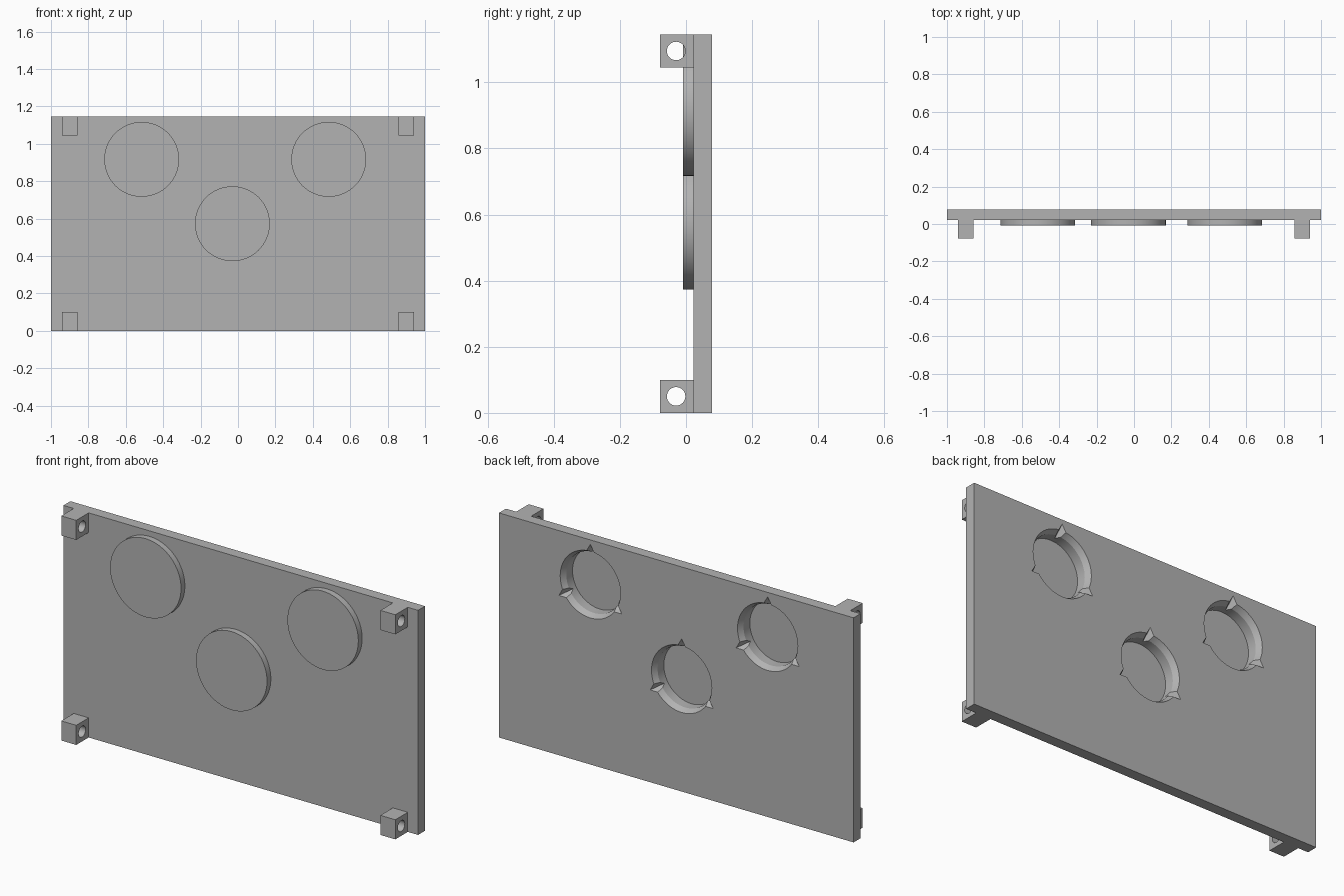
import bpy, bmesh, math
from mathutils import Matrix, Vector

if "Cube" in bpy.data.objects:
    bpy.data.objects.remove(bpy.data.objects["Cube"])

grey = bpy.data.materials.new("mid grey")
grey.use_nodes = True
colour = (0.45, 0.45, 0.45, 1)
grey.diffuse_color = colour
grey.node_tree.nodes["Principled BSDF"].inputs["Base Color"].default_value = colour

FRONT, BACK, HEIGHT = 0.022, 0.078, 1.145


def finish(name, bm):
    bmesh.ops.recalc_face_normals(bm, faces=bm.faces)
    mesh = bpy.data.meshes.new(name)
    bm.to_mesh(mesh)
    bm.free()
    mesh.materials.append(grey)
    obj = bpy.data.objects.new(name, mesh)
    bpy.context.collection.objects.link(obj)
    return obj


def box(name, low, high):
    low, high = Vector(low), Vector(high)
    bm = bmesh.new()
    bmesh.ops.create_cube(bm, size=1)
    for v in bm.verts:
        v.co = (low + high) / 2 + v.co * (high - low)
    return finish(name, bm)


def turned(name, centre, rings, sides=64, along_x=False):
    """Closed solid of (distance along axis, radius) rings, first corner pointing up."""
    bm = bmesh.new()
    loops = []
    for d, r in rings:
        angles = [math.tau * (i / sides + 0.25) for i in range(sides)]
        loops.append([bm.verts.new((r * math.cos(a), d, r * math.sin(a))) for a in angles])
    for a, b in zip(loops, loops[1:]):
        for i in range(sides):
            j = (i + 1) % sides
            bm.faces.new((a[i], a[j], b[j], b[i]))
    bm.faces.new(loops[0])
    bm.faces.new(loops[-1])
    if along_x:
        bm.transform(Matrix.Rotation(-math.pi / 2, 4, "Z"))
    bm.transform(Matrix.Translation(centre))
    return finish(name, bm)


def combine(target, tool, operation):
    mod = target.modifiers.new("combine", "BOOLEAN")
    mod.operation, mod.solver, mod.object = operation, "EXACT", tool
    bpy.context.view_layer.objects.active = target
    bpy.ops.object.modifier_apply(modifier=mod.name)
    bpy.data.objects.remove(tool)


def smooth(obj):
    bpy.ops.object.select_all(action="DESELECT")
    obj.select_set(True)
    bpy.context.view_layer.objects.active = obj
    bpy.ops.object.shade_smooth_by_angle(angle=math.radians(25))


# Flat panel with round bosses on the front and notched pockets behind them
panel = box("panel", (-1, FRONT, 0), (1, BACK, HEIGHT))
for x, z in ((-0.515, 0.917), (0.485, 0.917), (-0.03, 0.573)):
    centre = (x, 0, z)
    boss = turned("boss", centre, [(-0.009, 0.2), (0.04, 0.2)])
    combine(panel, boss, "UNION")
    pocket = turned("pocket", centre,
                    [(0.0, 0.155), (0.05, 0.155), (BACK, 0.17), (0.1, 0.17)])
    combine(panel, pocket, "DIFFERENCE")
    notches = turned("notches", centre,
                     [(0.02, 0.15), (BACK, 0.205), (0.1, 0.205)], sides=3)
    combine(panel, notches, "DIFFERENCE")
smooth(panel)

# Corner lugs with a sideways pin hole
for side, x in (("right", -0.9), ("left", 0.9)):
    for level, z in (("lower", 0.05), ("upper", HEIGHT - 0.05)):
        lug = box(f"{level}_{side}_lug", (x - 0.042, -0.078, z - 0.05),
                  (x + 0.042, FRONT, z + 0.05))
        hole = turned("hole", (x, -0.03, z), [(-0.1, 0.028), (0.1, 0.028)],
                      sides=32, along_x=True)
        combine(lug, hole, "DIFFERENCE")
        smooth(lug)
